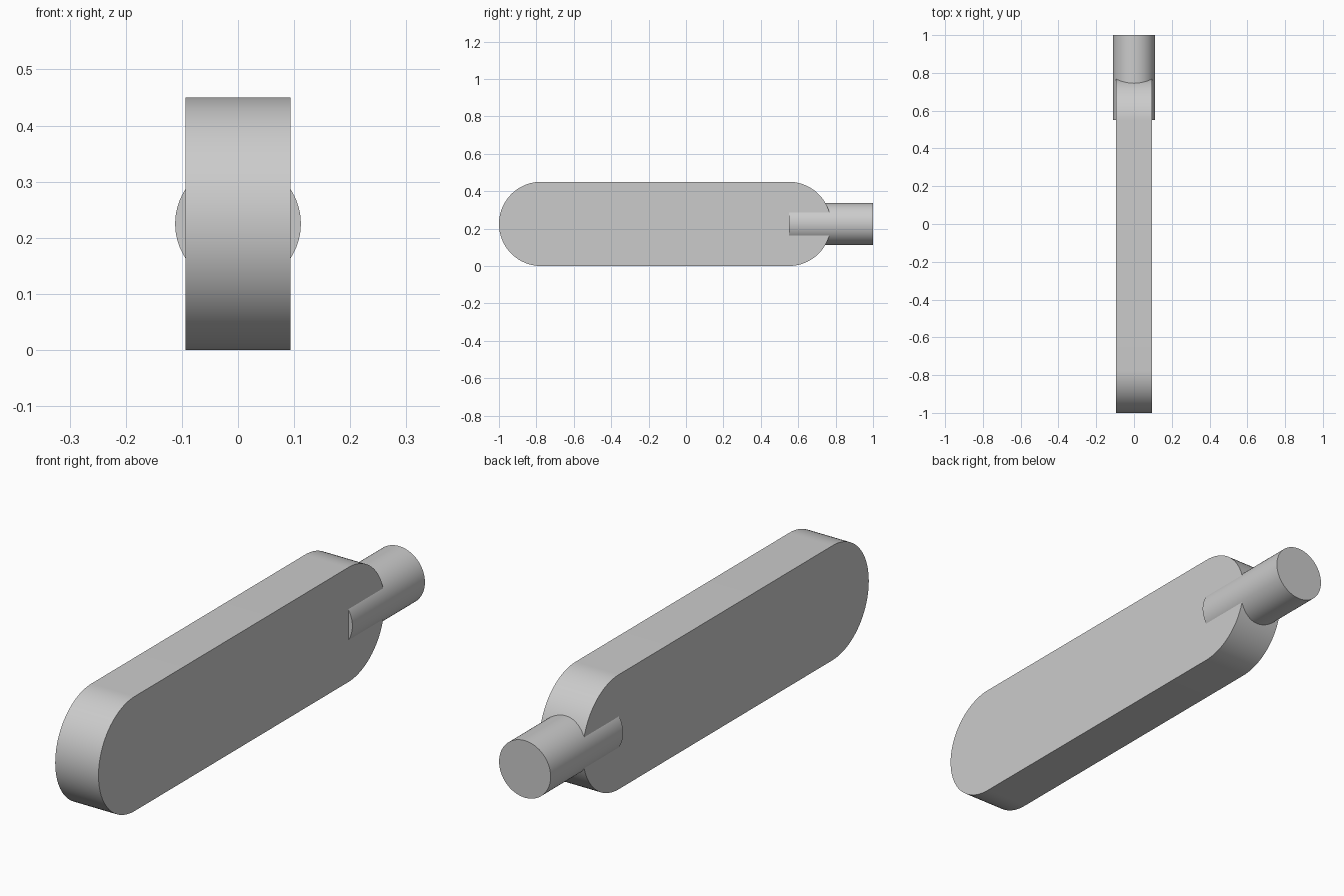
import bpy
import bmesh
from math import pi, sin, cos, radians
from mathutils import Vector

cube = bpy.data.objects.get("Cube")
if cube:
    bpy.data.objects.remove(cube, do_unlink=True)

RADIUS = 0.225        # rounded ends of the body
HALF_WIDTH = 0.094
FRONT, BACK = -0.775, 0.55   # centres of the rounded ends
PEG_RADIUS = 0.112
SEGMENTS = 48

# Single grey finish
grey = bpy.data.materials.new("plain grey")
grey.use_nodes = True
colour = (0.6, 0.6, 0.6, 1)
grey.diffuse_color = colour
grey.node_tree.nodes["Principled BSDF"].inputs["Base Color"].default_value = colour


def extrude_profile(name, points, offset):
    """Extrude a closed flat outline into a solid with smooth curved sides."""
    bm = bmesh.new()
    face = bm.faces.new([bm.verts.new(p) for p in points])
    result = bmesh.ops.extrude_face_region(bm, geom=[face], use_keep_orig=True)
    moved = [v for v in result["geom"] if isinstance(v, bmesh.types.BMVert)]
    bmesh.ops.translate(bm, verts=moved, vec=offset)
    bmesh.ops.recalc_face_normals(bm, faces=bm.faces)
    mesh = bpy.data.meshes.new(name)
    bm.to_mesh(mesh)
    bm.free()
    mesh.materials.append(grey)
    obj = bpy.data.objects.new(name, mesh)
    bpy.context.collection.objects.link(obj)
    bpy.ops.object.select_all(action="DESELECT")
    obj.select_set(True)
    bpy.context.view_layer.objects.active = obj
    bpy.ops.object.shade_smooth_by_angle(angle=radians(30))
    return obj


# Body: flat bar with fully rounded ends
outline = []
for centre, start in ((BACK, -pi / 2), (FRONT, pi / 2)):
    for i in range(SEGMENTS + 1):
        a = start + pi * i / SEGMENTS
        outline.append(Vector((-HALF_WIDTH, centre + RADIUS * cos(a), RADIUS + RADIUS * sin(a))))
extrude_profile("rounded_body", outline, Vector((2 * HALF_WIDTH, 0, 0)))

# Peg: round bar set into the back end
circle = []
for i in range(2 * SEGMENTS):
    a = pi * i / SEGMENTS
    circle.append(Vector((PEG_RADIUS * cos(a), BACK, RADIUS + PEG_RADIUS * sin(a))))
extrude_profile("back_peg", circle, Vector((0, 1 - BACK, 0)))
